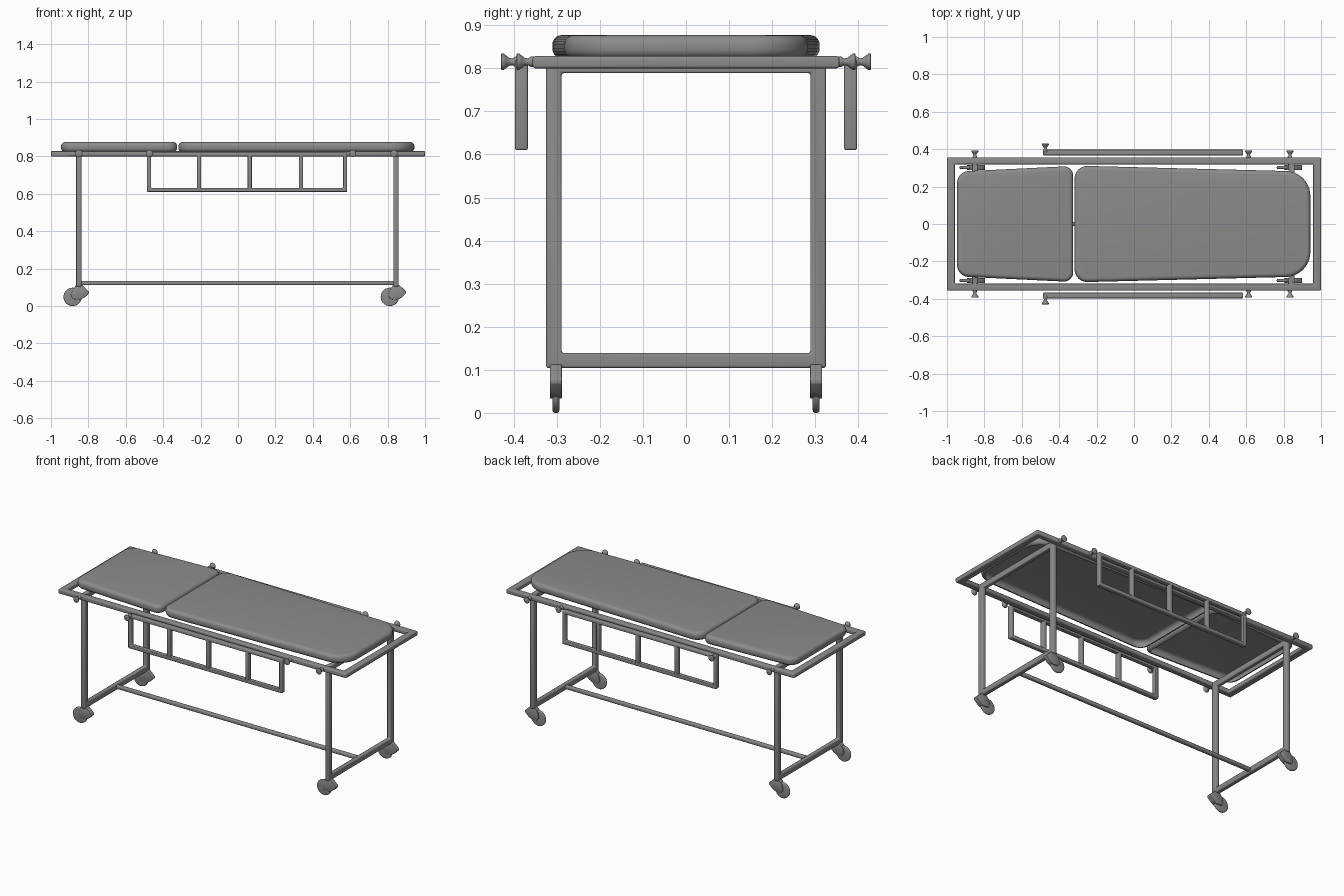
import bpy, bmesh, math
from mathutils import Vector, Matrix

if "Cube" in bpy.data.objects:
    bpy.data.objects.remove(bpy.data.objects["Cube"])

grey = bpy.data.materials.new("dark_grey")
grey.diffuse_color = (0.262, 0.262, 0.254, 1)
grey.use_nodes = True
grey.node_tree.nodes["Principled BSDF"].inputs["Base Color"].default_value = grey.diffuse_color


def finish(name, bm, angle=40, recalc=True):
    if recalc:
        bmesh.ops.recalc_face_normals(bm, faces=bm.faces)
    me = bpy.data.meshes.new(name)
    bm.to_mesh(me)
    bm.free()
    me.materials.append(grey)
    ob = bpy.data.objects.new(name, me)
    bpy.context.collection.objects.link(ob)
    bpy.ops.object.select_all(action='DESELECT')
    ob.select_set(True)
    bpy.context.view_layer.objects.active = ob
    bpy.ops.object.shade_smooth_by_angle(angle=math.radians(angle))
    return ob


def soften(bm, edges, width, segs=3):
    bmesh.ops.bevel(bm, geom=list(edges), offset=width, segments=segs,
                    profile=0.5, affect='EDGES', clamp_overlap=True)


def extrude(bm, face, vec):
    res = bmesh.ops.extrude_face_region(bm, geom=[face])
    verts = [g for g in res['geom'] if isinstance(g, bmesh.types.BMVert)]
    bmesh.ops.translate(bm, verts=verts, vec=vec)


def bar(name, lo, hi, bevel=0.006):
    bm = bmesh.new()
    lo, hi = Vector(lo), Vector(hi)
    m = Matrix.Translation((lo + hi) / 2) @ Matrix.Diagonal((*(hi - lo), 1))
    bmesh.ops.create_cube(bm, size=1, matrix=m)
    soften(bm, bm.edges, bevel)
    return finish(name, bm)


def ring(name, u, v, w, tu, tv, place, bevel=0.006):
    """Rectangular tube frame: u, v outer ranges, w depth range, tu/tv wall widths."""
    bm = bmesh.new()

    def loop(a, b, z):
        return [bm.verts.new(place(x, y, z)) for x, y in
                ((u[0] + a, v[0] + b), (u[1] - a, v[0] + b),
                 (u[1] - a, v[1] - b), (u[0] + a, v[1] - b))]
    loops = [loop(0, 0, w[0]), loop(0, 0, w[1]), loop(tu, tv, w[1]), loop(tu, tv, w[0])]
    for k in range(4):
        a, b = loops[k], loops[(k + 1) % 4]
        for i in range(4):
            j = (i + 1) % 4
            bm.faces.new((a[i], a[j], b[j], b[i]))
    bmesh.ops.recalc_face_normals(bm, faces=bm.faces)
    bm.normal_update()
    # leave the flat mitre lines alone, round everything else
    soften(bm, [e for e in bm.edges if e.calc_face_angle(0) > 0.5], bevel)
    return finish(name, bm)


def pad(name, x0, x1, h0, h1, r0, r1, z0=0.823, z1=0.877):
    """Tapered cushion shell with rounded corners and a rolled rim, open underneath."""
    bm = bmesh.new()
    vs = [bm.verts.new(p) for p in ((x0, -h0, z0), (x1, -h1, z0), (x1, h1, z0), (x0, h0, z0))]
    bm.faces.new(vs)
    for end, r in ((vs[:1] + vs[3:], r0), (vs[1:3], r1)):
        bmesh.ops.bevel(bm, geom=end, offset=r, segments=10, profile=0.5, affect='VERTICES')
    bm.faces.ensure_lookup_table()
    extrude(bm, bm.faces[0], (0, 0, z1 - z0))
    bmesh.ops.recalc_face_normals(bm, faces=bm.faces)
    rim = [e for e in bm.edges if abs(e.verts[0].co.z - e.verts[1].co.z) < 1e-5]
    soften(bm, rim, 0.022, 5)
    bmesh.ops.recalc_face_normals(bm, faces=bm.faces)
    base = [f for f in bm.faces if len(f.verts) > 8 and f.calc_center_median().z < z0 + 0.01]
    bmesh.ops.delete(bm, geom=base, context='FACES')
    return finish(name, bm, recalc=False)


def knob(name, x, y, s, shank=0.01, z=0.815):
    """Flared clamp knob turned around y, pointing outwards."""
    prof = [(-shank, 0), (-shank, 0.008), (0, 0.012), (0.004, 0.012), (0.011, 0.008),
            (0.018, 0.009), (0.026, 0.015), (0.031, 0.019), (0.036, 0.019), (0.038, 0.016),
            (0.038, 0)]
    bm = bmesh.new()
    vs = [bm.verts.new((x + r, s * (y + d), z)) for d, r in prof]
    es = [bm.edges.new(p) for p in zip(vs, vs[1:])]
    bmesh.ops.spin(bm, geom=vs + es, cent=(x, 0, z), axis=(0, 1, 0),
                   angle=math.tau, steps=20, use_duplicate=False)
    bmesh.ops.remove_doubles(bm, verts=bm.verts, dist=1e-5)
    return finish(name, bm)


def caster(name, x, y):
    # wheel
    bm = bmesh.new()
    m = Matrix.Translation((x - 0.033, y, 0.049)) @ Matrix.Rotation(math.pi / 2, 4, 'X')
    bmesh.ops.create_cone(bm, cap_ends=True, segments=32, radius1=0.049, radius2=0.049,
                          depth=0.016, matrix=m)
    soften(bm, [e for e in bm.edges if abs(e.verts[0].co.y - e.verts[1].co.y) < 1e-5], 0.006)
    finish(name + "_wheel", bm)
    # wedge-shaped fork housing
    prof = [(-0.035, 0.085), (-0.015, 0.112), (0.018, 0.112), (0.054, 0.078), (0.053, 0.068),
            (0.03, 0.045), (0.005, 0.033), (-0.03, 0.037), (-0.042, 0.055)]
    bm = bmesh.new()
    f = bm.faces.new([bm.verts.new((x + a, y - 0.014, b)) for a, b in prof])
    extrude(bm, f, (0, 0.028, 0))
    bmesh.ops.recalc_face_normals(bm, faces=bm.faces)
    soften(bm, bm.edges, 0.002, 2)
    finish(name + "_fork", bm)


# top frame and cushions
ring("top_frame", (-1, 1), (-0.356, 0.356), (0.8, 0.828), 0.042, 0.037,
     lambda a, b, c: (a, b, c))
pad("head_cushion", -0.946, -0.326, 0.28, 0.31, 0.06, 0.05)
pad("body_cushion", -0.318, 0.943, 0.312, 0.28, 0.07, 0.13)

# end leg frames, casters and their pivot knobs
for end, lx, kx in (("head", -0.851, -0.851), ("foot", 0.845, 0.834)):
    ring(end + "_leg_frame", (-0.325, 0.325), (0.104, 0.824), (lx - 0.014, lx + 0.014),
         0.036, 0.035, lambda a, b, c: (c, a, b))
    for side, s in (("front", -1), ("back", 1)):
        caster(f"{end}_{side}_caster", lx, s * 0.302)
        knob(f"{end}_{side}_leg_knob", kx, 0.356, s, 0.07)

# lower stretcher
bar("stretcher", (-0.85, -0.012, 0.112), (0.845, 0.012, 0.134))

# folding side rails hanging outside the frame
for side, s in (("front", -1), ("back", 1)):
    ring(side + "_rail", (-0.487, 0.584), (0.61, 0.821), (s * 0.367, s * 0.397), 0.022, 0.021,
         lambda a, b, c: (a, c, b), 0.005)
    for i, x in enumerate((-0.208, 0.063, 0.337)):
        bar(f"{side}_rail_post_{i + 1}", (x - 0.011, s * 0.382 - 0.015, 0.618),
            (x + 0.011, s * 0.382 + 0.015, 0.815), 0.005)
    knob(side + "_rail_knob", -0.474, 0.392, s)
    knob(side + "_rail_lock_knob", 0.613, 0.356, s)
